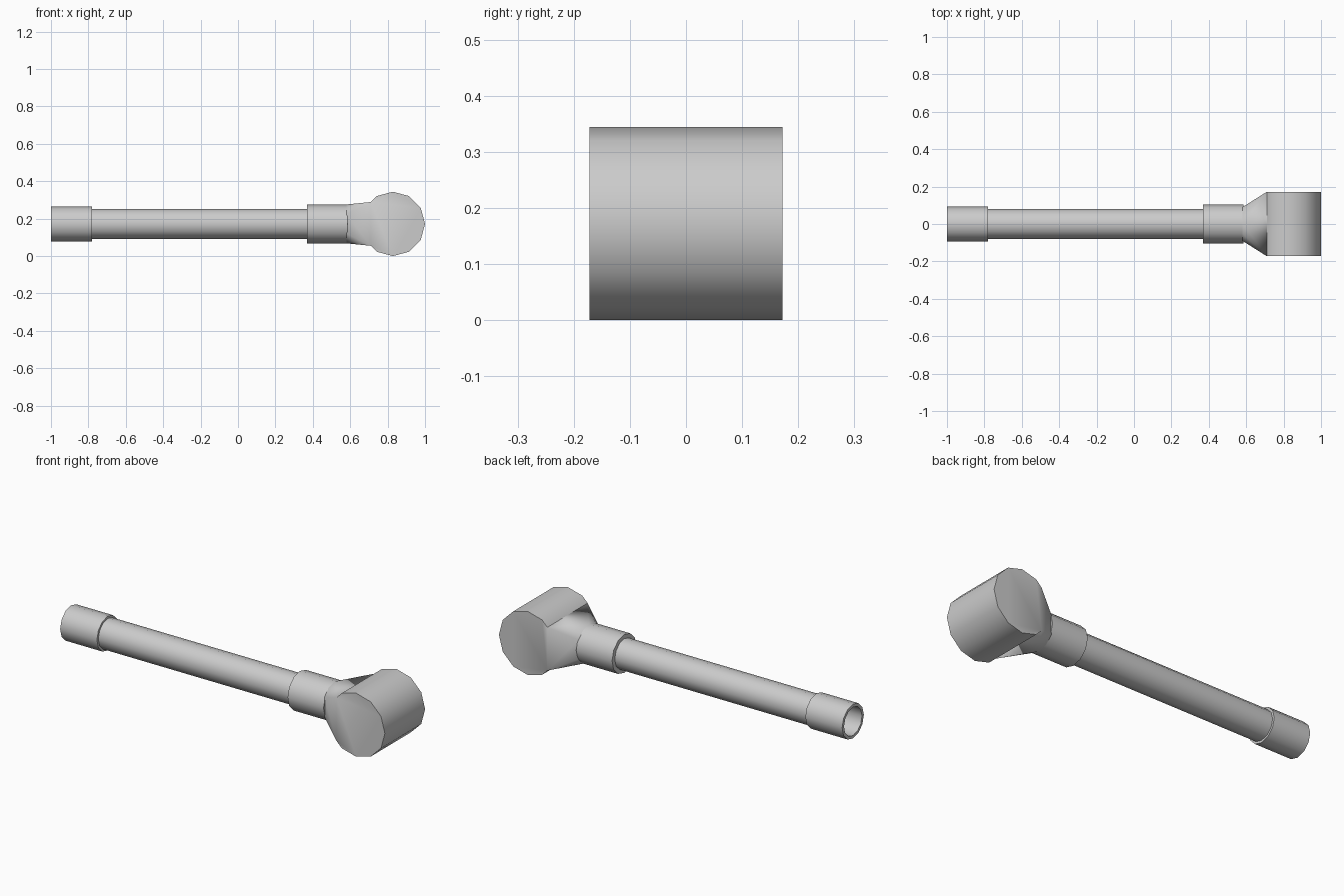
import bpy, bmesh
from math import sin, cos, radians, pi

if "Cube" in bpy.data.objects:
    bpy.data.objects.remove(bpy.data.objects["Cube"])

Z = 0.172      # height of the common axis
SIDES = 12


def finish(name, bm):
    bmesh.ops.remove_doubles(bm, verts=bm.verts, dist=0.0005)
    bmesh.ops.recalc_face_normals(bm, faces=bm.faces)
    mesh = bpy.data.meshes.new(name)
    bm.to_mesh(mesh)
    bm.free()
    ob = bpy.data.objects.new(name, mesh)
    bpy.context.collection.objects.link(ob)
    bpy.ops.object.select_all(action='DESELECT')
    ob.select_set(True)
    bpy.context.view_layer.objects.active = ob
    bpy.ops.object.shade_smooth_by_angle(angle=radians(38))
    return ob


def lathe(name, profile, closed=False):
    """Revolve (x, radius) points around the long axis."""
    bm = bmesh.new()
    rings = [[bm.verts.new((x, r * cos(2 * pi * i / SIDES), Z + r * sin(2 * pi * i / SIDES)))
              for i in range(SIDES)] for x, r in profile]
    pairs = list(zip(rings, rings[1:]))
    if closed:
        pairs.append((rings[-1], rings[0]))
    else:
        bm.faces.new(rings[0])
        bm.faces.new(rings[-1])
    for a, b in pairs:
        for i in range(SIDES):
            j = (i + 1) % SIDES
            bm.faces.new((a[i], a[j], b[j], b[i]))
    return finish(name, bm)


# Handle: shaft, hollow end sleeve and collar
lathe("shaft", [(-0.79, 0.081), (0.40, 0.081)])
lathe("end_sleeve", [(-1.0, 0.077), (-1.0, 0.093), (-0.78, 0.093), (-0.78, 0.077)], closed=True)
lathe("collar", [(0.37, 0.104), (0.585, 0.104)])

# Head: crosswise twelve-sided drum, cut flat where the neck meets it
R, CX, CUT, HALF = 0.172, 0.828, 0.71, 0.172
cut_z = 0.117
outline = [(CX + R * cos(radians(a)), R * sin(radians(a))) for a in range(-120, 121, 30)]
outline += [(CUT, cut_z), (CUT, -cut_z)]
bm = bmesh.new()
front, back = [[bm.verts.new((x, y, Z + z)) for x, z in outline] for y in (-HALF, HALF)]
bm.faces.new(front)
bm.faces.new(back)
n = len(outline)
for i in range(n):
    j = (i + 1) % n
    if i != n - 2:            # leave the neck side open
        bm.faces.new((front[i], front[j], back[j], back[i]))

# Neck: flares from the round collar to the rectangular cut
neck = [bm.verts.new((0.58, 0.104 * cos(radians(a)), Z + 0.104 * sin(radians(a))))
        for a in range(0, 360, 30) if a % 180]
neck += [bm.verts.new((CUT, y, Z + z)) for y in (-HALF, HALF) for z in (-cut_z, cut_z)]
bmesh.ops.convex_hull(bm, input=neck)
inner = [f for f in bm.faces if all(abs(v.co.x - CUT) < 1e-4 for v in f.verts)]
bmesh.ops.delete(bm, geom=inner, context='FACES')
bmesh.ops.dissolve_limit(bm, angle_limit=0.01, verts=bm.verts, edges=bm.edges)
finish("head", bm)
